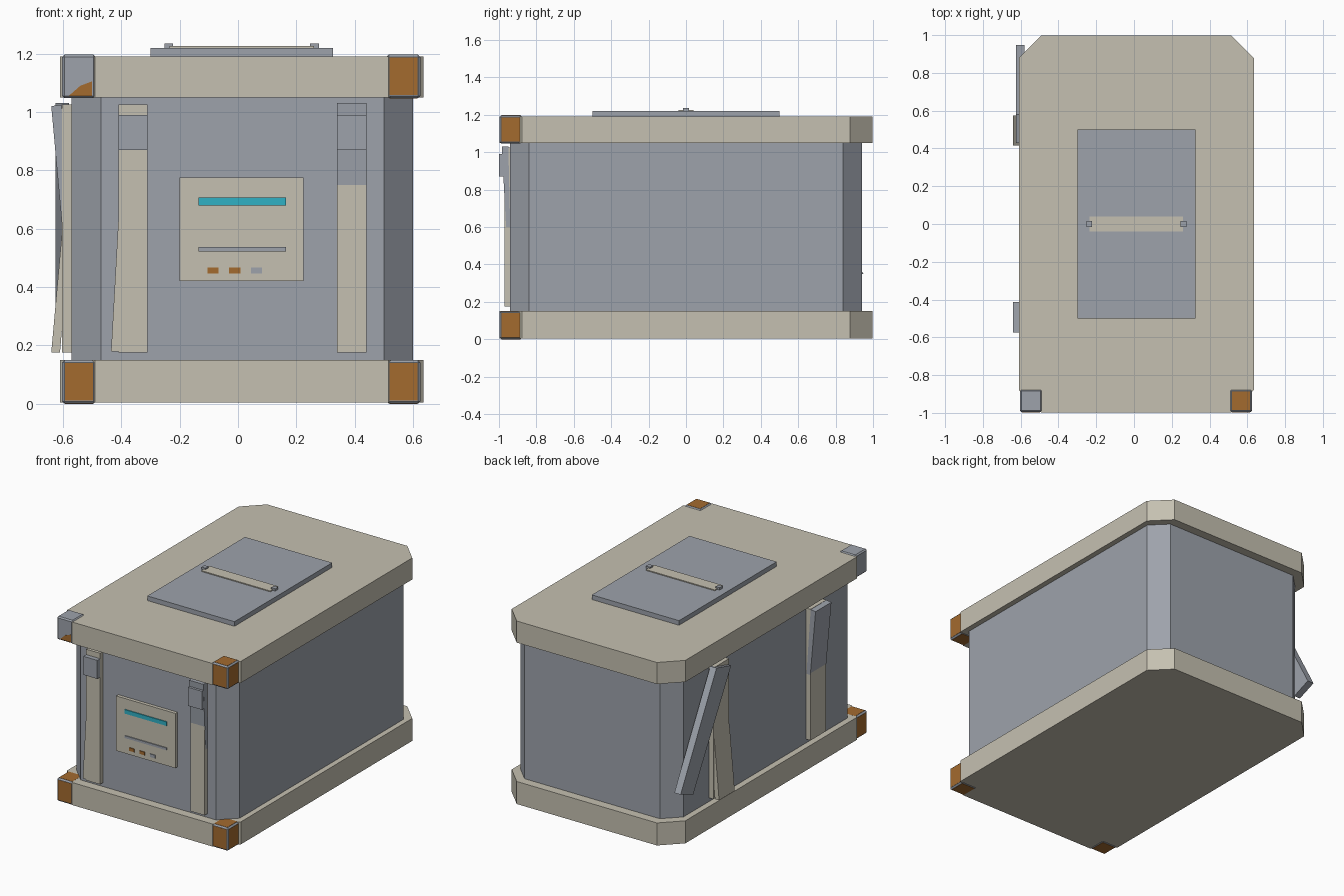
import bpy, bmesh

old = bpy.data.objects.get("Cube")
if old:
    bpy.data.objects.remove(old, do_unlink=True)


def material(name, colour):
    m = bpy.data.materials.new(name)
    m.use_nodes = True
    m.diffuse_color = (*colour, 1)
    m.node_tree.nodes["Principled BSDF"].inputs["Base Color"].default_value = (*colour, 1)
    return m


beige = material("beige", (0.56, 0.53, 0.44))
grey = material("blue_grey", (0.34, 0.365, 0.41))
orange = material("orange", (0.37, 0.145, 0.028))
cyan = material("cyan", (0.03, 0.44, 0.56))


def prism(name, points, axis, lo, hi, mat):
    """Extrude a flat outline along x, y or z."""
    place = {"x": lambda a, b, d: (d, a, b),
             "y": lambda a, b, d: (a, d, b),
             "z": lambda a, b, d: (a, b, d)}[axis]
    bm = bmesh.new()
    low, high = [[bm.verts.new(place(a, b, d)) for a, b in points] for d in (lo, hi)]
    bm.faces.new(low)
    bm.faces.new(high)
    for i in range(len(points)):
        j = (i + 1) % len(points)
        bm.faces.new((low[i], low[j], high[j], high[i]))
    bmesh.ops.recalc_face_normals(bm, faces=bm.faces)
    mesh = bpy.data.meshes.new(name)
    bm.to_mesh(mesh)
    bm.free()
    mesh.materials.append(mat)
    obj = bpy.data.objects.new(name, mesh)
    bpy.context.collection.objects.link(obj)
    return obj


def box(name, x, y, z, mat):
    return prism(name, [(x[0], y[0]), (x[1], y[0]), (x[1], y[1]), (x[0], y[1])],
                 "z", z[0], z[1], mat)


def octagon(x0, x1, y, c):
    return [(x0 + c, -y), (x1 - c, -y), (x1, c - y), (x1, y - c),
            (x1 - c, y), (x0 + c, y), (x0, y - c), (x0, c - y)]


# Case body with chamfered rims
prism("body", octagon(-0.57, 0.60, 0.94, 0.1), "z", 0.1, 1.1, grey)
prism("base_rim", octagon(-0.61, 0.635, 0.998, 0.12), "z", 0.004, 0.15, beige)
prism("lid_rim", octagon(-0.61, 0.635, 0.998, 0.12), "z", 1.05, 1.19, beige)

# Lid plate and handle
box("lid_plate", (-0.30, 0.325), (-0.5, 0.5), (1.185, 1.22), grey)
box("handle_strip", (-0.235, 0.26), (-0.04, 0.04), (1.218, 1.226), beige)
for side, x in (("right", -0.237), ("left", 0.262)):
    box("handle_post_" + side, (x - 0.015, x + 0.015), (-0.015, 0.015), (1.215, 1.235), grey)

# Front corner blocks with coloured plates on every face
for side, cx in (("right", -0.545), ("left", 0.567)):
    for level, cz in (("base", 0.075), ("lid", 1.122)):
        name = level + "_corner_" + side
        centre, half = (cx, -0.936), (0.058, 0.06, 0.0745)
        spans = [(c - h, c + h) for c, h in zip((*centre, cz), half)]
        block = box(name, *spans, grey)
        bevel = block.modifiers.new("edge_bevel", "BEVEL")
        bevel.width = 0.008
        bevel.segments = 1
        if name == "lid_corner_right":
            continue
        for axis in range(3):
            plate = [(lo + 0.01, hi - 0.01) for lo, hi in spans]
            plate[axis] = (spans[axis][0] - 0.001, spans[axis][1] + 0.001)
            box(name + "_plate_" + "xyz"[axis], *plate, orange)
prism("lid_corner_right_patch", [(-0.58, 1.055), (-0.50, 1.055), (-0.50, 1.105), (-0.54, 1.09)],
      "y", -0.9975, -0.99, orange)

# Front control panel
box("control_panel", (-0.20, 0.225), (-0.962, -0.93), (0.42, 0.775), beige)
box("display_bar", (-0.135, 0.165), (-0.968, -0.96), (0.68, 0.706), cyan)
box("slot_bar", (-0.135, 0.165), (-0.968, -0.96), (0.522, 0.537), grey)
for i, mat in enumerate((orange, orange, grey)):
    x = -0.105 + 0.075 * i
    box("button_%d" % i, (x, x + 0.038), (-0.967, -0.96), (0.447, 0.467), mat)

# Front straps with clasps
for side, x in (("right", -0.41), ("left", 0.34)):
    box("front_strap_" + side, (x, x + 0.1), (-0.97, -0.93), (0.175, 1.025), beige)
    box("front_clasp_" + side, (x, x + 0.1), (-0.999, -0.96), (0.87, 0.99), grey)
prism("front_strap_loose", [(-0.435, 0.18), (-0.335, 0.175), (-0.315, 0.72), (-0.405, 0.72)],
      "y", -0.968, -0.945, beige)
prism("front_flap_left", [(-0.985, 1.03), (-0.95, 1.03), (-0.94, 0.6), (-0.962, 0.6)],
      "x", 0.339, 0.441, grey)

# Side straps, with flaps leaning away from the body
for end, y in (("front", -0.575), ("back", 0.42)):
    box("side_strap_" + end, (-0.603, -0.565), (y, y + 0.16), (0.175, 1.025), beige)
prism("side_flap_front", [(-0.64, 1.02), (-0.605, 1.025), (-0.575, 0.6), (-0.602, 0.6)],
      "y", -0.575, -0.413, grey)
prism("side_strap_loose", [(-0.64, 0.175), (-0.61, 0.175), (-0.575, 0.6), (-0.602, 0.6)],
      "y", 0.415, 0.575, beige)

# Swung flap crossing the back end of the side
prism("side_flap_swung", [(0.43, 0.99), (0.58, 1.03), (0.948, 0.35), (0.82, 0.3)],
      "x", -0.625, -0.58, grey)
